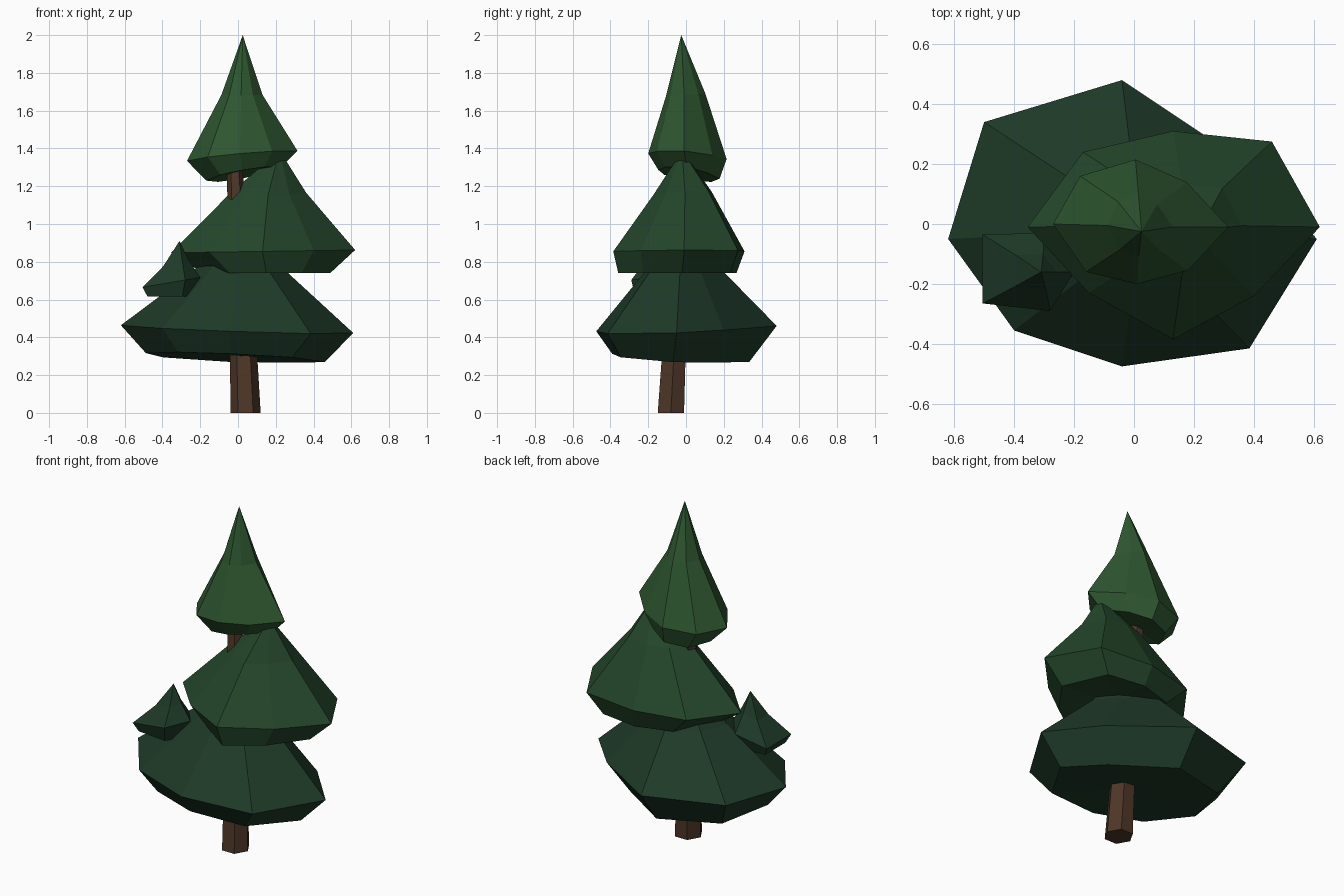
import bpy, bmesh
from mathutils import Vector

if "Cube" in bpy.data.objects:
    bpy.data.objects.remove(bpy.data.objects["Cube"])


def material(name, rgb):
    m = bpy.data.materials.new(name)
    m.diffuse_color = (*rgb, 1)
    m.use_nodes = True
    m.node_tree.nodes["Principled BSDF"].inputs["Base Color"].default_value = m.diffuse_color
    return m


def loft(name, rings, start, end, mat):
    """Skin a stack of equal rings and close both ends with a fan to a point."""
    bm = bmesh.new()
    loops = [[bm.verts.new(p) for p in r] for r in rings]
    n = len(loops[0])
    for a, b in zip(loops, loops[1:]):
        for i in range(n):
            j = (i + 1) % n
            bm.faces.new((a[i], a[j], b[j], b[i]))
    for loop, tip in ((loops[0], start), (loops[-1], end)):
        v = bm.verts.new(tip)
        for i in range(n):
            bm.faces.new((loop[i], loop[(i + 1) % n], v))
    bmesh.ops.recalc_face_normals(bm, faces=bm.faces)
    me = bpy.data.meshes.new(name)
    bm.to_mesh(me)
    bm.free()
    me.materials.append(mat)
    ob = bpy.data.objects.new(name, me)
    bpy.context.collection.objects.link(ob)
    return ob


def tier(name, outline, centre, levels, under, apex, mat):
    """levels: (scale x, scale y, shift x, shift y, z, tilt along x, tilt along y)"""
    cx, cy = centre
    rings = []
    for sx, sy, dx, dy, z, tx, ty in levels:
        ring = []
        for x, y in outline:
            px, py = (x - cx) * sx, (y - cy) * sy
            ring.append(Vector((cx + dx + px, cy + dy + py, z + tx * px + ty * py)))
        rings.append(ring)
    loft(name, rings, under, apex, mat)


dark = material("dark_green", (0.013, 0.042, 0.021))
mid = material("mid_green", (0.018, 0.062, 0.024))
light = material("light_green", (0.028, 0.095, 0.030))
bark = material("bark", (0.075, 0.037, 0.020))

# Leaning six-sided trunk
hexagon = [(1, 0), (.5, .87), (-.5, .87), (-1, 0), (-.5, -.87), (.5, -.87)]
path = [(.04, -.08, 0, .08), (.03, -.065, .3, .072), (-.02, 0, 1.35, .04)]
rings = [[(x + r * a, y + r * b, z) for a, b in hexagon] for x, y, z, r in path]
loft("trunk", rings, path[0][:3], path[-1][:3], bark)

# Wide bottom tier
tier("bottom_foliage",
     [(.61, -.05), (.38, .2), (-.04, .48), (-.5, .34),
      (-.62, -.05), (-.4, -.355), (-.04, -.475), (.385, -.415)],
     (0, 0),
     [(.77, .76, -.01, -.03, .29, -.05, -.06),
      (1, 1, 0, 0, .445, -.033, .03),
      (.41, .44, .01, -.01, .745, 0, 0)],
     (.0, -.03, .30), (.06, -.02, 1.05), dark)

# Middle tier, pushed to the right
tier("middle_foliage",
     [(.62, -.01), (.46, .275), (.13, .31), (-.17, .24),
      (-.355, -.01), (-.15, -.23), (.13, -.385), (.4, -.24)],
     (.13, -.02),
     [(.69, .9, .02, -.01, .74, 0, 0),
      (1, 1, 0, 0, .855, .015, 0),
      (.41, .44, .03, .01, 1.165, 0, .05)],
     (.12, -.03, .78), (.22, -.02, 1.39), mid)

# Slim top tier
tier("top_foliage",
     [(.315, -.01), (.175, .14), (.005, .215), (-.18, .16),
      (-.27, 0), (-.16, -.16), (.01, -.2), (.18, -.155)],
     (.02, 0),
     [(.68, .78, .01, .01, 1.265, .18, -.14),
      (1, 1, 0, 0, 1.36, .09, -.07),
      (.37, .5, 0, -.005, 1.685, 0, .05)],
     (.02, 0, 1.28), (.025, -.025, 2.0), light)

# Small tuft on the front left
tier("side_tuft",
     [(-.505, -.035), (-.505, -.265), (-.28, -.29), (-.2, -.16), (-.3, -.03)],
     (-.36, -.16),
     [(.82, .82, 0, 0, .615, 0, 0),
      (1, 1, 0, 0, .69, .17, 0),
      (.45, .45, .03, 0, .79, .2, 0)],
     (-.36, -.16, .62), (-.31, -.16, .91), dark)
